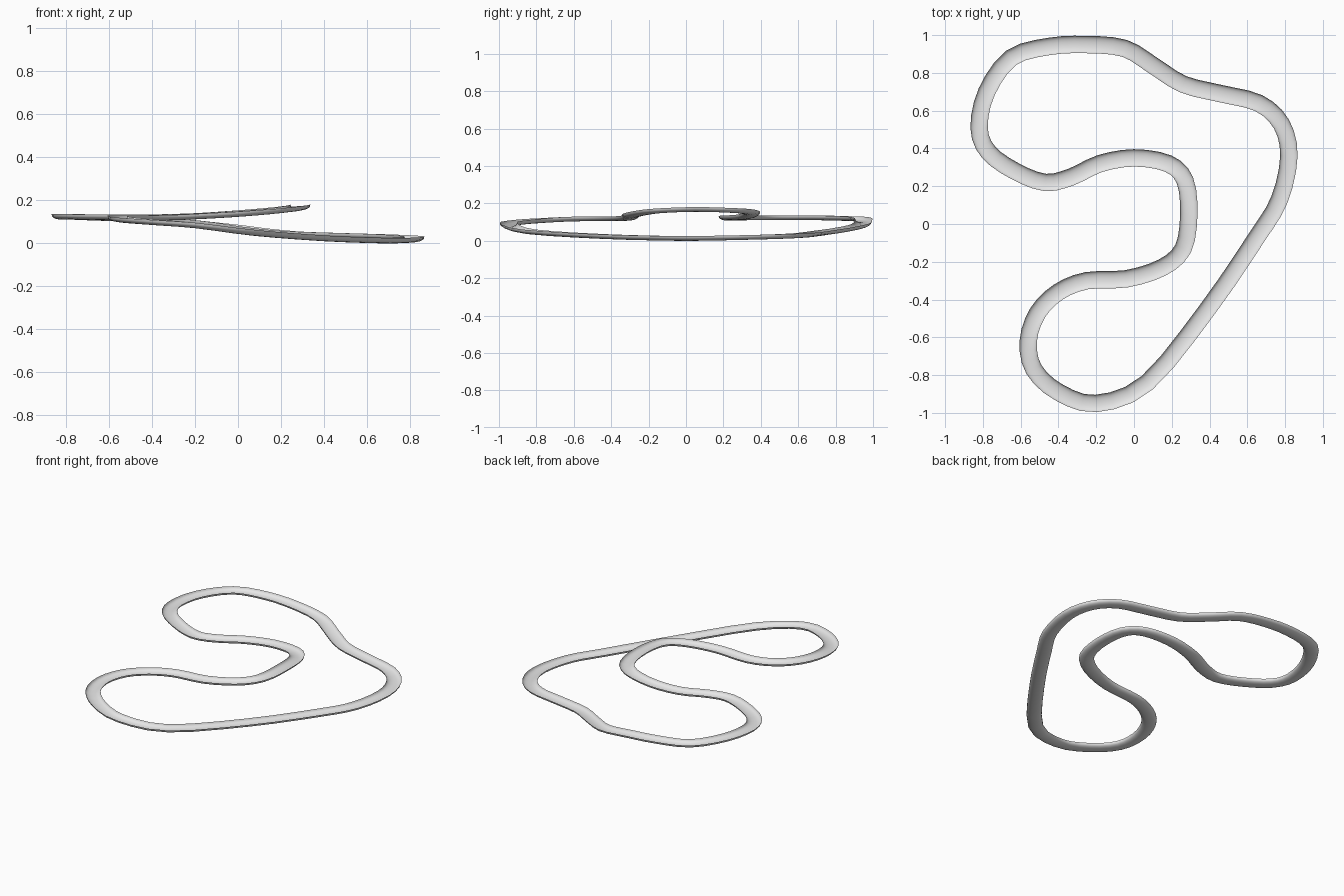
import bpy
import bmesh
import math
from mathutils import Vector

HALF_WIDTH = 0.046
DEPTH = 0.025
STEPS = 3      # rings between neighbouring path points
SIDES = 10     # strips across the trough

old_cube = bpy.data.objects.get("Cube")
if old_cube:
    bpy.data.objects.remove(old_cube, do_unlink=True)


def make_material(name, colour):
    material = bpy.data.materials.new(name)
    material.use_nodes = True
    material.diffuse_color = colour
    shader = material.node_tree.nodes["Principled BSDF"]
    shader.inputs["Base Color"].default_value = colour
    return material


def closed_spline(points, steps):
    """Smooth closed path through all the points, with its tangents."""
    count = len(points)
    path = []
    for i in range(count):
        a, b, c, d = (points[(i + k) % count] for k in (-1, 0, 1, 2))
        for s in range(steps):
            t = s / steps
            lin, quad, cub = c - a, 2 * a - 5 * b + 4 * c - d, 3 * b - a - 3 * c + d
            position = b + (lin * t + quad * t ** 2 + cub * t ** 3) / 2
            tangent = lin + 2 * quad * t + 3 * cub * t ** 2
            path.append((position, tangent))
    return path


def trough_profile(sides):
    """Shallow rounded trough as (sideways, up) offsets from the rim centre."""
    angles = [math.pi * k / sides for k in range(sides + 1)]
    return [(-HALF_WIDTH * math.cos(a), -DEPTH * math.sin(a) ** 0.8) for a in angles]


def sweep_closed(name, path, profile, material):
    """Carry the profile round the closed path, keeping its rims level."""
    bm = bmesh.new()
    rings = []
    for position, tangent in path:
        side = tangent.cross(Vector((0, 0, 1))).normalized()
        rings.append([bm.verts.new(position + side * u + Vector((0, 0, v)))
                      for u, v in profile])
    for i, ring in enumerate(rings):
        following = rings[(i + 1) % len(rings)]
        for k in range(len(profile) - 1):
            bm.faces.new((ring[k], ring[k + 1], following[k + 1], following[k]))
    bmesh.ops.recalc_face_normals(bm, faces=bm.faces)
    # The open side of the trough faces up
    if sum(face.normal.z for face in bm.faces) < 0:
        bmesh.ops.reverse_faces(bm, faces=bm.faces)
    for face in bm.faces:
        face.smooth = True
    mesh = bpy.data.meshes.new(name)
    bm.to_mesh(mesh)
    bm.free()
    mesh.materials.append(material)
    obj = bpy.data.objects.new(name, mesh)
    bpy.context.collection.objects.link(obj)
    return obj


# Centre line of the circuit: x, y and rim height in hundredths
CIRCUIT = [
    (-20, -95, 9.5), (-40, -89, 11), (-53, -77, 12), (-56, -62, 12.8), (-51, -47, 13),
    (-40, -36, 13), (-25, -30, 13.4), (-4, -29, 14.5), (15, -23, 16), (26, -13, 17.3),
    (29, 5, 18), (27, 23, 17.5), (18, 32, 16.7), (0, 35, 15.3), (-18, 32, 14),
    (-33, 25, 13.5), (-47, 22, 13.3), (-63, 28, 13.4), (-77, 38, 13.5),
    (-82, 51, 13.5), (-78, 70, 13.5), (-65, 88, 13), (-45, 94, 12.4),
    (-25, 95, 11.2), (-5, 93, 9), (10, 84, 7), (26, 74, 5.5), (46, 69, 4.8),
    (66, 64, 4.2), (78, 53, 3.6), (82, 36, 3.1), (77, 13, 2.6), (65, -7, 2.5),
    (39, -45, 3.5), (7, -84, 6),
]

# Circuit ribbon
grey = make_material("light grey", (0.8, 0.8, 0.8, 1))
centre_line = [Vector(point) / 100 for point in CIRCUIT]
sweep_closed("circuit_ribbon", closed_spline(centre_line, STEPS),
             trough_profile(SIDES), grey)
